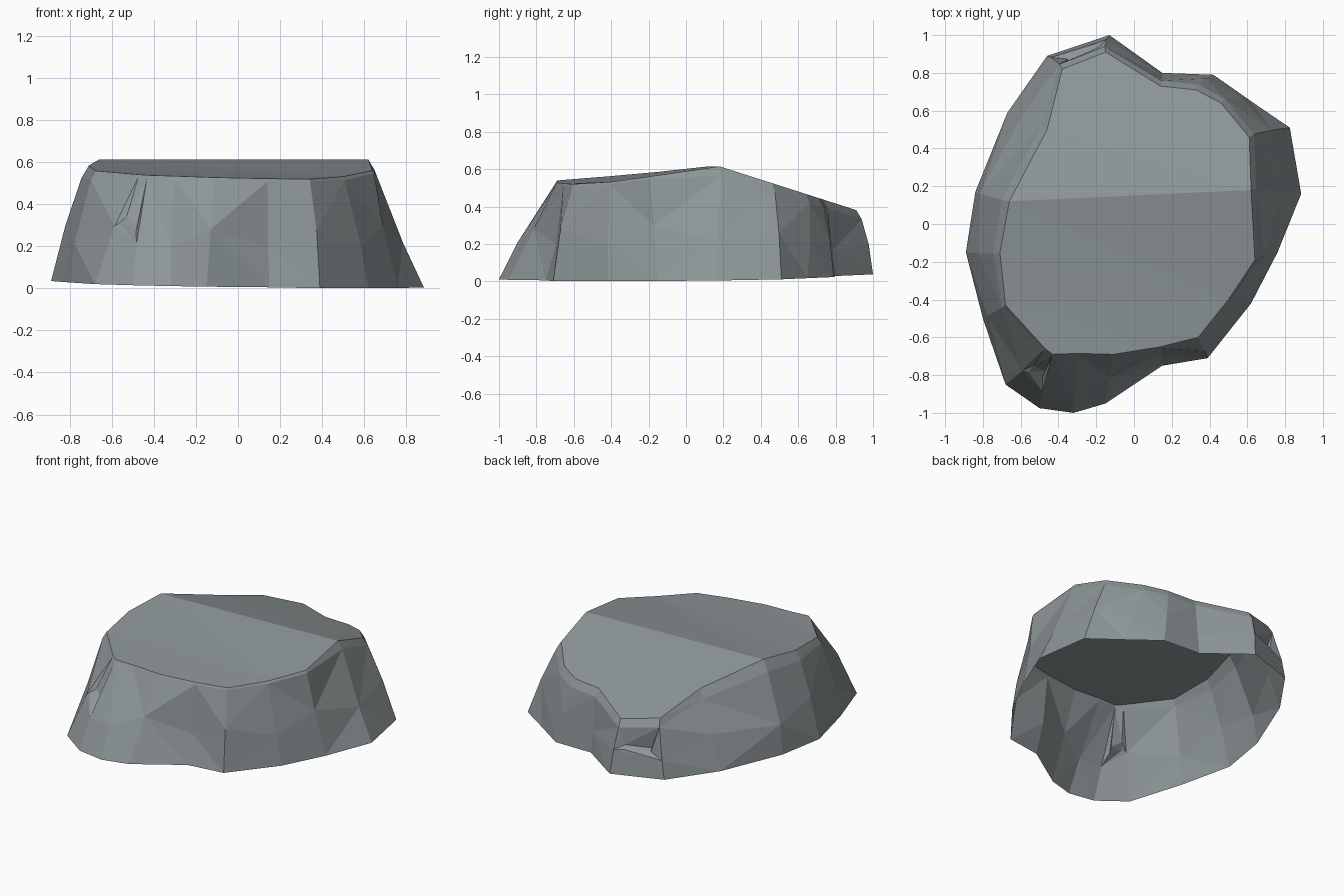
import bpy, bmesh
from mathutils import Vector

if "Cube" in bpy.data.objects:
    bpy.data.objects.remove(bpy.data.objects["Cube"])

# One row per wall column: base x, base y, rim x, rim y, mid bulge, rim chamfer
COLUMNS = [
    (-.32, -1.0, -.30, -.685, .02, .012), (-.15, -.95, -.11, -.69, .00, .012),
    (.15, -.75, .14, -.65, -.02, .012), (.39, -.71, .34, -.60, .02, .012),
    (.62, -.42, .50, -.40, .01, .015), (.76, -.15, .64, -.19, -.01, .015),
    (.885, .16, .62, .18, -.01, .05), (.825, .51, .61, .46, .01, .05),
    (.62, .65, .46, .64, .01, .05), (.42, .79, .33, .71, .01, .05),
    (.15, .80, .14, .73, .00, .05), (-.13, 1.0, -.15, .91, .01, .05),
    (-.46, .89, -.38, .82, .01, .05), (-.67, .59, -.46, .50, .03, .06),
    (-.84, .17, -.66, .12, .03, .07), (-.89, -.15, -.71, -.15, .01, .06),
    (-.80, -.50, -.68, -.43, .02, .04), (-.68, -.85, -.47, -.66, .03, .012),
    (-.50, -.975, -.43, -.69, .02, .012),
]
DENTS = {11, 17}          # columns whose upper wall panel carries a slit
N = len(COLUMNS)


def top_z(x, y):
    """Height of the two-way sloping top."""
    if y > .1:
        return .615 - .32 * max(0, y - .18)
    if y > -.4:
        t = (y + .4) / .52
        return (.545 - .025 * x) * (1 - t) + .61 * t
    return .545 - .025 * x + (y + .4) * (.07 + .03 * x)


bm = bmesh.new()
rings = [[], [], [], []]   # base, middle, shoulder, rim
for i, (bx, by, tx, ty, bulge, chamfer) in enumerate(COLUMNS):
    base = Vector((bx, by, max(0, .02 - .02 * bx + .015 * by)))
    rim = Vector((tx, ty, top_z(tx, ty)))
    out = Vector((bx, by, 0)).normalized()
    shoulder = rim + out * chamfer * .6 - Vector((0, 0, chamfer))
    mid = base.lerp(shoulder, .46 + (.08 if i % 2 else -.08)) + out * bulge
    for ring, co in zip(rings, (base, mid, shoulder, rim)):
        ring.append(bm.verts.new(co))

# Walls, with slit dents let into two of the panels
for level in range(3):
    low, high = rings[level], rings[level + 1]
    for i in range(N):
        j = (i + 1) % N
        quad = [low[i], low[j], high[j], high[i]]
        if level == 1 and i in DENTS:
            inner = []
            for u, t, depth in ((.2, .10, .0), (.75, .14, .03), (.75, .22, .05), (.2, .24, .02)):
                p = low[i].co.lerp(low[j].co, u).lerp(high[i].co.lerp(high[j].co, u), t)
                inward = Vector((p.x, p.y, 0)).normalized()
                inner.append(bm.verts.new(p - inward * depth))
            for k in range(4):
                m = (k + 1) % 4
                bm.faces.new((quad[k], quad[m], inner[m], inner[k]))
            bm.faces.new(inner)
        else:
            bm.faces.new(quad)

# Top: front shelf, middle slope up to the ridge, back slope
rim = rings[3]
for ids in ([16, 17, 18, 0, 1, 2, 3, 4], [4, 5, 6, 14, 15, 16], list(range(6, 15))):
    bm.faces.new([rim[k] for k in ids])

# Facet everything; the underside stays open
bmesh.ops.triangulate(bm, faces=bm.faces[:])
bm.normal_update()

mesh = bpy.data.meshes.new("rock")
bm.to_mesh(mesh)
bm.free()
rock = bpy.data.objects.new("rock", mesh)
bpy.context.collection.objects.link(rock)

stone = bpy.data.materials.new("grey stone")
stone.diffuse_color = (.27, .305, .315, 1)
stone.use_nodes = True
stone.node_tree.nodes["Principled BSDF"].inputs["Base Color"].default_value = stone.diffuse_color
mesh.materials.append(stone)
